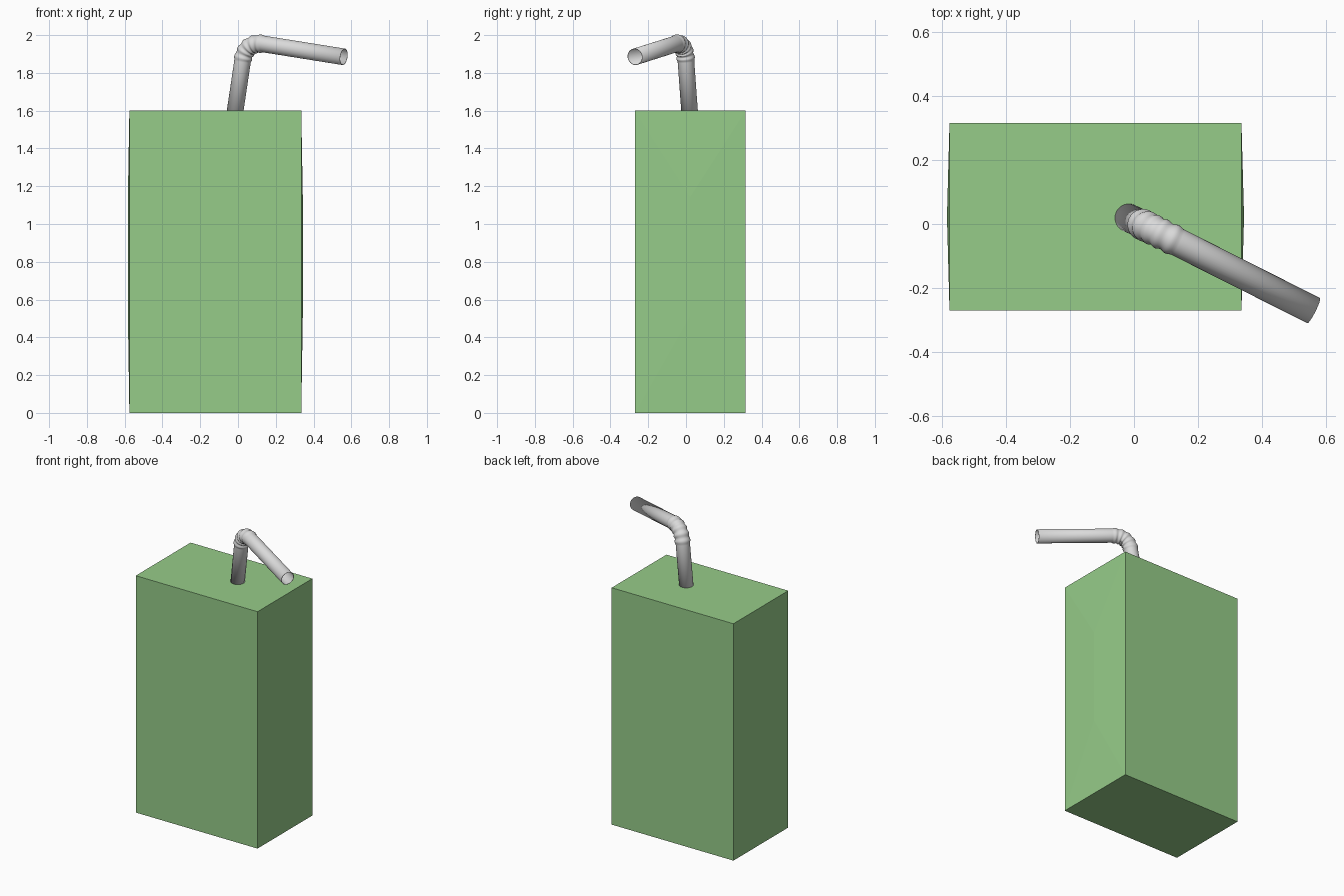
import bpy, bmesh, math
from mathutils import Vector

if "Cube" in bpy.data.objects:
    bpy.data.objects.remove(bpy.data.objects["Cube"])


def material(name, rgb):
    m = bpy.data.materials.new(name)
    m.diffuse_color = (*rgb, 1)
    m.use_nodes = True
    m.node_tree.nodes["Principled BSDF"].inputs["Base Color"].default_value = m.diffuse_color
    return m


def add_object(name, bm, mat):
    bmesh.ops.recalc_face_normals(bm, faces=bm.faces)
    me = bpy.data.meshes.new(name)
    bm.to_mesh(me)
    bm.free()
    me.materials.append(mat)
    ob = bpy.data.objects.new(name, me)
    bpy.context.collection.objects.link(ob)
    return ob


green = material("carton green", (0.305, 0.604, 0.25))
white = material("straw white", (0.70, 0.70, 0.70))

# Carton: a box whose two narrow sides carry a shallow folded bulge
X0, X1, Y0, Y1, H = -0.575, 0.335, -0.27, 0.315, 1.6
FOLD, BULGE = 0.515, 0.008
bm = bmesh.new()
ring = [(X0, Y0), (X1, Y0), (X1, Y1), (X0, Y1)]
low = [bm.verts.new((x, y, 0)) for x, y in ring]
top = [bm.verts.new((x, y, H)) for x, y in ring]
bm.faces.new(low)
bm.faces.new(top)
for a, b in ((0, 1), (2, 3)):
    bm.faces.new((low[a], low[b], top[b], top[a]))
for a, b, x in ((1, 2, X1 + BULGE), (3, 0, X0 - BULGE)):
    p = bm.verts.new((x, (Y0 + Y1) / 2, FOLD))
    q = bm.verts.new((x, (Y0 + Y1) / 2, H - FOLD + 0.06))
    bm.faces.new((low[a], low[b], p))
    bm.faces.new((top[b], top[a], q))
    bm.faces.new((low[b], top[b], q, p))
    bm.faces.new((top[a], low[a], p, q))
add_object("carton", bm, green)

# Straw: round tube swept along a bent path, with bellows ridges in the bend
R, SIDES, STEPS, RIDGES, REACH = 0.044, 32, 40, 5, 0.11
corner = Vector((0.04, -0.008, 1.968))
foot = Vector((-0.024, 0.023, 1.54))
tip = Vector((0.56, -0.27, 1.885))
start = corner + (foot - corner).normalized() * REACH
end = corner + (tip - corner).normalized() * REACH
path = [(foot, R)]
for i in range(STEPS + 1):
    t = i / STEPS
    p = start * (1 - t) ** 2 + corner * 2 * t * (1 - t) + end * t * t
    path.append((p, R + 0.0025 * (1 - math.cos(2 * math.pi * RIDGES * t))))
path.append((tip, R))

side = (corner - foot).cross(tip - corner).normalized()
bm = bmesh.new()
rings = []
for i, (p, r) in enumerate(path):
    d = (path[min(i + 1, len(path) - 1)][0] - path[max(i - 1, 0)][0]).normalized()
    up = side.cross(d)
    rings.append([bm.verts.new(p + r * (side * math.cos(a) + up * math.sin(a)))
                  for a in (2 * math.pi * k / SIDES for k in range(SIDES))])
for r0, r1 in zip(rings, rings[1:]):
    for k in range(SIDES):
        j = (k + 1) % SIDES
        bm.faces.new((r0[k], r0[j], r1[j], r1[k]))
straw = add_object("straw", bm, white)
wall = straw.modifiers.new("wall", "SOLIDIFY")
wall.thickness = 0.003
wall.offset = -1
bpy.context.view_layer.objects.active = straw
straw.select_set(True)
bpy.ops.object.shade_smooth_by_angle(angle=math.radians(40))
